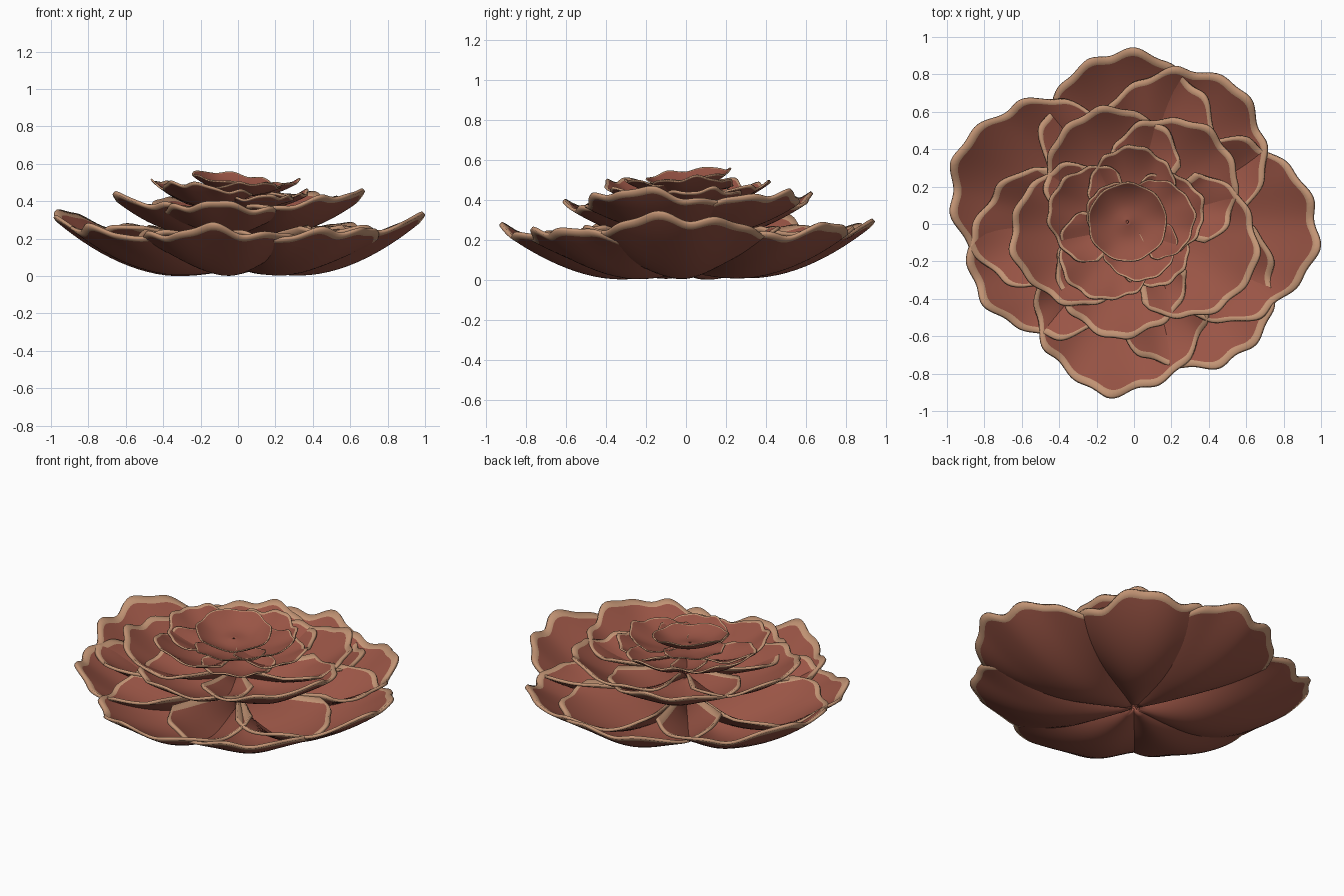
import bpy, bmesh, random
from math import sin, cos, pi, radians

cube = bpy.data.objects.get("Cube")
if cube:
    bpy.data.objects.remove(cube)
random.seed(11)


def material(name, rgb):
    m = bpy.data.materials.new(name)
    m.use_nodes = True
    m.diffuse_color = (*rgb, 1)
    m.node_tree.nodes["Principled BSDF"].inputs["Base Color"].default_value = (*rgb, 1)
    return m


PETAL = material("dusty red petal", (0.32, 0.09, 0.06))
RIM = material("tan rim", (0.54, 0.295, 0.175))
ROWS, COLS = 18, 72


def add_petal(name, angle, reach, half, ref, base, rise, cup, band, thick,
              lift=0.0, tilt=0.0, centre=(0, 0)):
    """Rounded, deeply cupped petal with a scalloped lip and a tan border band."""
    phase, phase2 = random.uniform(0, 2 * pi), random.uniform(0, 2 * pi)
    whole = half >= 180
    k = 9 if whole else 7
    drop = 0 if whole else 1

    def point(u, v):
        # outline: rounded shoulders plus small scallops
        wave = 0.013 * sin(k * pi * v + phase) + 0.009 * sin((k - 3) * pi * v + phase2)
        r = reach * (1 - drop * (0.34 * abs(v) ** 1.5 + 0.06 * v ** 8) + wave) * (0.03 + 0.97 * u)
        a = radians(angle + half * v)
        # bowl profile, spoon-like sides, rippled lip
        s = r / ref
        t = (s - 0.33) / 0.67
        z = base + (rise * t ** 1.9 if t > 0 else 0.55 * rise * t * t)
        z += cup * v * v * (sin(pi * min(s, 1) ** 0.7) + 0.4 * s)
        z += lift * s + tilt * r * (sin(a) - cos(a))
        z += 0.012 * ref ** 0.5 * u ** 4 * sin((k - 3) * pi * v + phase2)
        return centre[0] + r * cos(a), centre[1] + r * sin(a), z

    # grid lines, with one narrow strip along each border
    us = [i / ROWS * (1 - band / reach) for i in range(ROWS + 1)] + [1]
    side = 0 if whole else band / (reach * 0.6 * radians(half))
    vs = [(2 * j / COLS - 1) * (1 - side) for j in range(COLS + 1)]
    if not whole:
        vs = [-1] + vs + [1]
    bm = bmesh.new()
    grid = [[bm.verts.new(point(u, v)) for v in vs] for u in us]
    last = len(vs) - 2
    for i in range(len(us) - 1):
        for j in range(last + 1):
            f = bm.faces.new((grid[i][j], grid[i + 1][j], grid[i + 1][j + 1], grid[i][j + 1]))
            f.smooth = True
            on_side = not whole and j in (0, last) and us[i] > 0.25
            f.material_index = int(i == ROWS or on_side)
    if whole:
        bmesh.ops.remove_doubles(bm, verts=bm.verts, dist=0.0003)
    me = bpy.data.meshes.new(name)
    bm.to_mesh(me)
    bm.free()
    me.materials.append(PETAL)
    me.materials.append(RIM)
    ob = bpy.data.objects.new(name, me)
    bpy.context.collection.objects.link(ob)
    solid = ob.modifiers.new("thickness", "SOLIDIFY")
    solid.thickness = thick
    solid.offset = 0


# each ring: name, half angle, reference radius, base height, rise, cup,
# band width, thickness, (direction, reach, lift)
RINGS = [
    ("outer_petal", 52, 1.0, 0.012, 0.32, 0.19, 0.036, 0.018,
     [(-4, 0.99, 0), (56, 0.92, 0.01), (94, 0.93, 0.015), (161, 1.02, -0.01),
      (199, 0.92, 0.005), (261, 0.92, -0.005), (313, 0.91, 0)]),
    ("middle_petal", 62, 0.66, 0.225, 0.2, 0.1, 0.03, 0.016,
     [(-22, 0.69, 0), (47, 0.65, 0.02), (113, 0.65, 0.01), (191, 0.67, 0), (256, 0.62, 0)]),
    ("inner_petal", 60, 0.46, 0.36, 0.135, 0.055, 0.015, 0.01,
     [(20, 0.39, 0.01), (93, 0.42, 0.03), (166, 0.47, 0.01), (226, 0.47, 0), (305, 0.37, 0)]),
    ("heart_petal", 75, 0.32, 0.43, 0.075, 0.025, 0.009, 0.007,
     [(12, 0.33, 0), (150, 0.27, 0.01), (285, 0.31, 0)]),
]
for name, half, ref, base, rise, cup, band, thick, petals in RINGS:
    for n, (angle, reach, lift) in enumerate(petals):
        add_petal(f"{name}_{n + 1}", angle, reach, half, ref, base, rise, cup, band, thick, lift)

# small tilted cup closing the centre
add_petal("centre_cup", 90, 0.21, 180, 0.21, 0.465, 0.06, 0, 0.006, 0.007,
          tilt=0.11, centre=(-0.035, 0.01))
